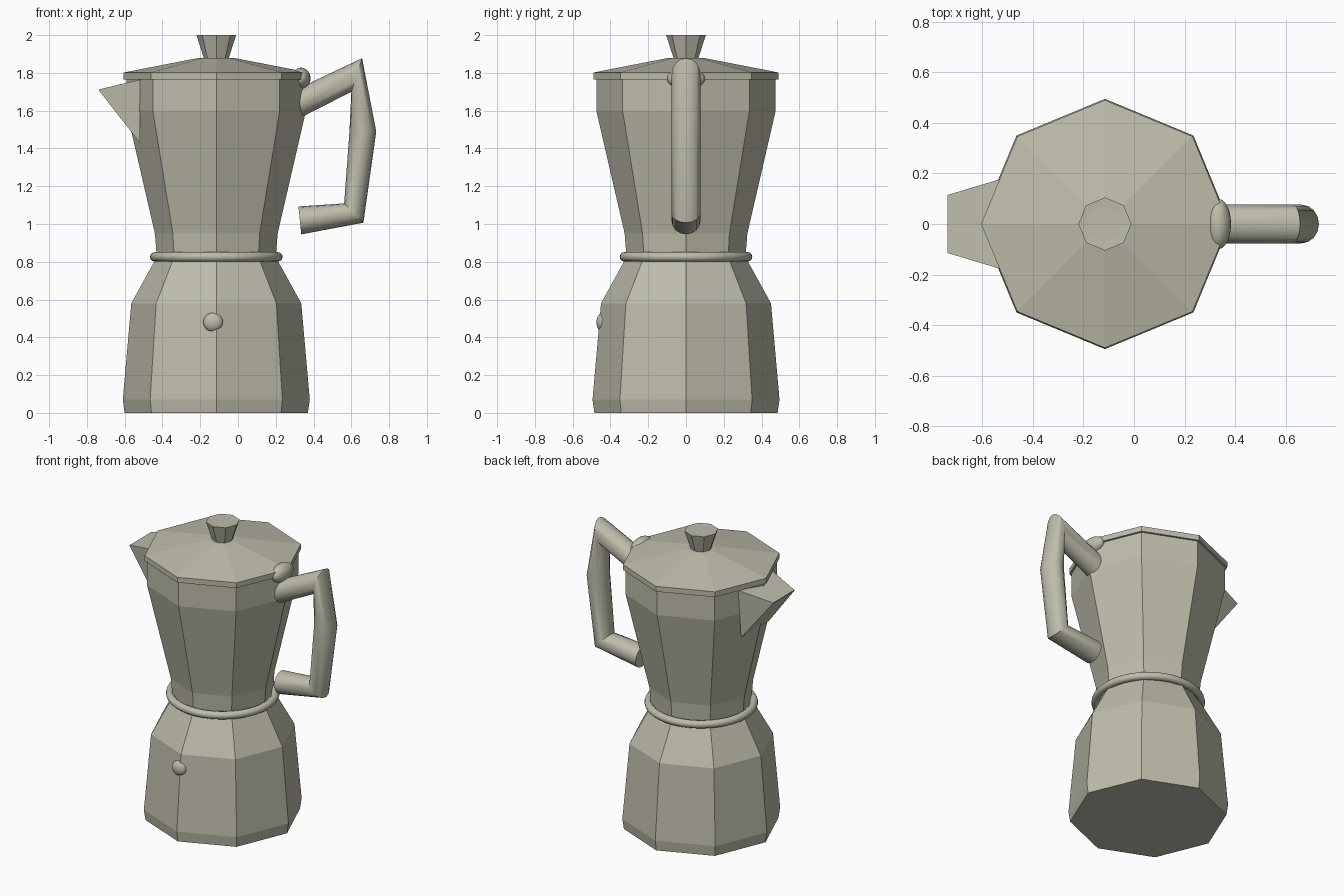
import bpy, bmesh, math
from mathutils import Vector

if "Cube" in bpy.data.objects:
    bpy.data.objects.remove(bpy.data.objects["Cube"])

CX = -0.115  # axis of the pot body

metal = bpy.data.materials.new("warm_grey_metal")
metal.diffuse_color = (0.52, 0.505, 0.405, 1)
metal.use_nodes = True
metal.node_tree.nodes["Principled BSDF"].inputs["Base Color"].default_value = metal.diffuse_color


def finish(ob, smooth=None):
    ob.data.materials.clear()
    ob.data.materials.append(metal)
    if smooth:
        bpy.ops.object.select_all(action='DESELECT')
        ob.select_set(True)
        bpy.context.view_layer.objects.active = ob
        bpy.ops.object.shade_smooth_by_angle(angle=math.radians(smooth))
    return ob


def loft(name, rings, smooth=None):
    """Skin a list of equal-length point rings and cap both ends."""
    bm = bmesh.new()
    loops = [[bm.verts.new(p) for p in ring] for ring in rings]
    n = len(loops[0])
    for a, b in zip(loops, loops[1:]):
        for i in range(n):
            j = (i + 1) % n
            bm.faces.new((a[i], a[j], b[j], b[i]))
    bm.faces.new(loops[0][::-1])
    bm.faces.new(loops[-1])
    bmesh.ops.recalc_face_normals(bm, faces=bm.faces)
    me = bpy.data.meshes.new(name)
    bm.to_mesh(me)
    bm.free()
    ob = bpy.data.objects.new(name, me)
    bpy.context.collection.objects.link(ob)
    return finish(ob, smooth)


def octagonal(name, profile):
    """Eight-sided part from (radius, height) pairs."""
    return loft(name, [[(CX + r * math.cos(i * math.pi / 4), r * math.sin(i * math.pi / 4), z)
                        for i in range(8)] for r, z in profile])


def ellipsoid(name, loc, scale):
    bpy.ops.mesh.primitive_uv_sphere_add(segments=24, ring_count=12, radius=1, location=loc)
    ob = bpy.context.object
    ob.name = name
    ob.scale = scale
    return finish(ob, 60)


# Faceted body, lid and knob
octagonal("water_chamber", [(0.485, 0), (0.495, 0.07), (0.45, 0.58), (0.315, 0.825)])
octagonal("upper_pot", [(0.315, 0.825), (0.325, 0.95), (0.475, 1.6), (0.475, 1.768)])
octagonal("lid", [(0.49, 1.766), (0.49, 1.802), (0.09, 1.88)])
octagonal("lid_knob", [(0.065, 1.875), (0.105, 2.0), (0.07, 1.998)])

# Round collar at the waist
bpy.ops.mesh.primitive_torus_add(location=(CX, 0, 0.826), major_radius=0.326, minor_radius=0.025,
                                 major_segments=48, minor_segments=12)
bpy.context.object.name = "waist_ring"
finish(bpy.context.object, 60)

# Wedge spout: back rectangle, tapering forward to a level lip
back = [(-0.52, -0.15, 1.43), (-0.52, 0.15, 1.43), (-0.52, 0.18, 1.764), (-0.52, -0.18, 1.764)]
lip = [(-0.737, -0.115, 1.708), (-0.737, 0.115, 1.708), (-0.737, 0.115, 1.712), (-0.737, -0.115, 1.712)]
loft("spout", [back, lip])

# Bent handle: inner and outer (x, z) points of each joint
joints = [((0.345, 1.57), (0.282, 1.70)), ((0.60, 1.70), (0.657, 1.878)),
          ((0.59, 1.49), (0.732, 1.49)), ((0.562, 1.109), (0.664, 1.007)),
          ((0.32, 1.093), (0.335, 0.945))]
rings = []
for inner, outer in joints:
    a, b = Vector((inner[0], 0, inner[1])), Vector((outer[0], 0, outer[1]))
    mid, half = (a + b) / 2, (b - a) / 2
    rings.append([mid + half * math.cos(t) + Vector((0, 0.077, 0)) * math.sin(t)
                  for t in (i * math.tau / 16 for i in range(16))])
loft("handle", rings, 35)

# Lid hinge and safety valve
ellipsoid("lid_hinge", (0.333, 0, 1.77), (0.051, 0.1, 0.058))
ellipsoid("safety_valve", (-0.132, -0.443, 0.48), (0.052, 0.031, 0.05))
